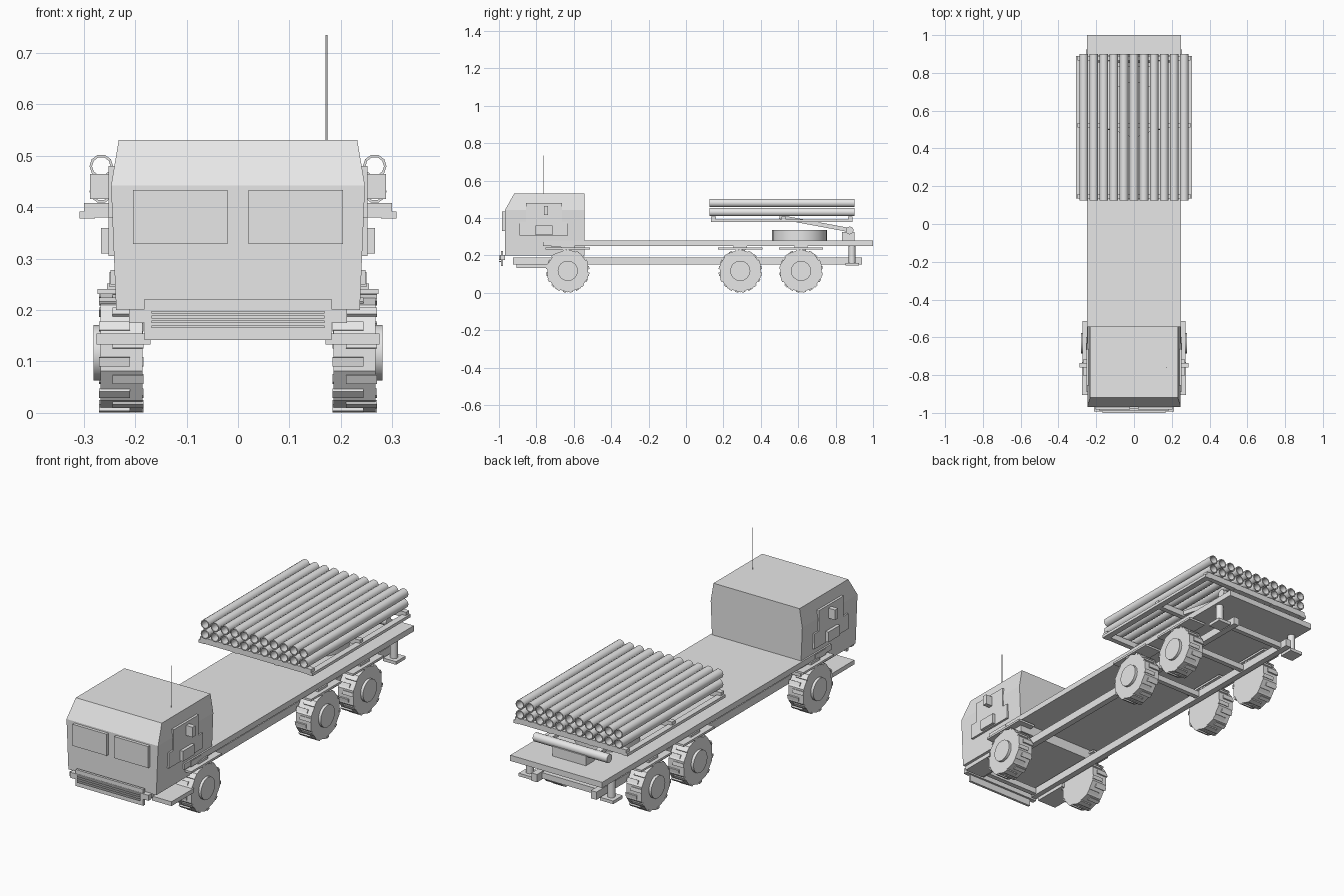
import bpy, bmesh, math
from mathutils import Vector

if "Cube" in bpy.data.objects:
    bpy.data.objects.remove(bpy.data.objects["Cube"], do_unlink=True)

grey = bpy.data.materials.new("light_grey")
grey.use_nodes = True
grey.diffuse_color = (0.8, 0.8, 0.8, 1)
grey.node_tree.nodes["Principled BSDF"].inputs["Base Color"].default_value = (0.8, 0.8, 0.8, 1)


def finish(name, bm, smooth=False):
    bmesh.ops.recalc_face_normals(bm, faces=bm.faces)
    mesh = bpy.data.meshes.new(name)
    bm.to_mesh(mesh)
    bm.free()
    mesh.materials.append(grey)
    ob = bpy.data.objects.new(name, mesh)
    bpy.context.collection.objects.link(ob)
    if smooth:
        bpy.ops.object.select_all(action='DESELECT')
        ob.select_set(True)
        bpy.context.view_layer.objects.active = ob
        bpy.ops.object.shade_smooth_by_angle(angle=math.radians(50))
    return ob


def box(name, x, y, z):
    """Box from (min, max) ranges."""
    bm = bmesh.new()
    bmesh.ops.create_cube(bm, size=1)
    for v in bm.verts:
        v.co = [r[0] if c < 0 else r[1] for c, r in zip(v.co, (x, y, z))]
    return finish(name, bm)


def pair(name, x, y, z):
    """The same box on both sides."""
    box(name + "_left", x, y, z)
    box(name + "_right", (-x[1], -x[0]), y, z)


def rod(name, start, end, radius, sides=16, smooth=True):
    start, end = Vector(start), Vector(end)
    bm = bmesh.new()
    bmesh.ops.create_cone(bm, cap_ends=True, segments=sides, radius1=radius,
                          radius2=radius, depth=(end - start).length)
    turn = (end - start).to_track_quat('Z', 'Y')
    for v in bm.verts:
        v.co = turn @ v.co + (start + end) / 2
    return finish(name, bm, smooth)


def beam(name, start, end, width, height):
    """Slanted bar lying in a side plane."""
    start, end = Vector(start), Vector(end)
    d = end - start
    ob = box(name, (-width / 2, width / 2), (-d.length / 2, d.length / 2), (-height / 2, height / 2))
    ob.location = (start + end) / 2
    ob.rotation_euler.x = math.atan2(d.z, d.y)


# Cab: stacked rectangular sections, tapered and sloped at the brow
bm = bmesh.new()
rings = []
for half, front, z in ((0.237, -0.968, 0.2), (0.247, -0.968, 0.442), (0.232, -0.918, 0.531)):
    rings.append([bm.verts.new((x, y, z)) for x, y in
                  ((-half, front), (half, front), (half, -0.543), (-half, -0.543))])
for low, high in zip(rings, rings[1:]):
    for i in range(4):
        j = (i + 1) % 4
        bm.faces.new((low[i], low[j], high[j], high[i]))
bm.faces.new(rings[0])
bm.faces.new(rings[-1])
finish("cab", bm)

# Windscreens, doors and side fittings
pair("windscreen", (0.02, 0.204), (-0.983, -0.96), (0.329, 0.434))
pair("door_upper", (0.22, 0.252), (-0.855, -0.663), (0.38, 0.48))
pair("door_lower", (0.22, 0.252), (-0.89, -0.63), (0.305, 0.38))
pair("side_mirror", (0.235, 0.288), (-0.76, -0.737), (0.416, 0.465))
pair("door_box", (0.235, 0.267), (-0.805, -0.715), (0.31, 0.36))
pair("foothold", (0.23, 0.25), (-0.72, -0.64), (0.245, 0.274))
rod("antenna", (0.172, -0.76, 0.53), (0.172, -0.76, 0.735), 0.002, 8)

# Front bumper and grille slats
box("bumper_panel", (-0.182, 0.182), (-0.99, -0.978), (0.142, 0.222))
box("bumper_beam", (-0.212, 0.212), (-0.992, -0.968), (0.175, 0.202))
for i in range(4):
    z = 0.165 + i * 0.0095
    box("grille_slat", (-0.168, 0.168), (-1.0, -0.985), (z, z + 0.005))

# Chassis and deck
box("deck", (-0.248, 0.248), (-0.765, 1.0), (0.25, 0.278))
pair("chassis_rail", (0.145, 0.175), (-0.925, 0.94), (0.15, 0.188))
for y in (-0.9, 0.29, 0.615, 0.89):
    box("cross_member", (-0.15, 0.15), (y - 0.012, y + 0.012), (0.155, 0.183))
pair("cab_step", (0.17, 0.275), (-0.905, -0.73), (0.133, 0.154))


# Wheels: ten-sided tyres with tread lugs and raised hubs
def wheel(name, side, y):
    z, radius = 0.117, 0.115
    rod(name + "_tyre", (side * 0.186, y, z), (side * 0.268, y, z), radius, 10, False)
    rod(name + "_hub", (side * 0.26, y, z), (side * 0.281, y, z), 0.054, 16)
    bm = bmesh.new()
    for i in range(20):
        a = math.tau * (i + 0.5) / 20
        r = radius * 0.974
        out = Vector((0, math.cos(a), math.sin(a)))
        along = Vector((0, -out.z, out.y))
        shift = 0.013 if i % 2 else -0.013
        for v in bmesh.ops.create_cube(bm, size=1)["verts"]:
            c = v.co.copy()
            v.co = (Vector((side * 0.227 + shift + c.x * 0.06, y, z))
                    + out * (r + c.z * 0.008) + along * c.y * 0.018)
    finish(name + "_tread", bm)


for label, y in (("front", -0.632), ("middle", 0.29), ("rear", 0.615)):
    for word, side in (("left", 1), ("right", -1)):
        wheel(f"{label}_{word}_wheel", side, y)
    pair(label + "_fender", (0.18, 0.273), (y - 0.118, y + 0.118), (0.231, 0.241))
    pair(label + "_fender_mount", (0.2, 0.255), (y - 0.035, y + 0.035), (0.238, 0.252))

# Rear stabiliser legs
for word, side in (("left", 1), ("right", -1)):
    x = side * 0.22
    rod("stabiliser_post_" + word, (x, 0.888, 0.155), (x, 0.888, 0.26), 0.018, 12)
    box("stabiliser_foot_" + word, (x - 0.035, x + 0.035), (0.853, 0.925), (0.145, 0.16))

# Turntable and tilting mechanism
rod("turntable", (0, 0.608, 0.27), (0, 0.608, 0.335), 0.147, 24)
rod("hinge_tube", (-0.2, 0.875, 0.333), (0.2, 0.875, 0.333), 0.021, 12)
box("hinge_block", (-0.09, 0.09), (0.835, 0.9), (0.277, 0.325))
for x in (-0.13, 0.13):
    beam("lift_arm", (x, 0.875, 0.335), (x, 0.5, 0.405), 0.03, 0.022)

# Rack frame
pair("rack_side_rail", (0.278, 0.308), (0.135, 0.89), (0.378, 0.392))
pair("rack_inner_rail", (0.1, 0.125), (0.135, 0.89), (0.378, 0.392))
for y in (0.135, 0.51, 0.865):
    box("rack_cross_bar", (-0.3, 0.3), (y, y + 0.025), (0.38, 0.408))

# Two rows of hollow tubes
ring = [Vector((math.cos(a), math.sin(a))) for a in (math.tau * i / 10 for i in range(10))]
for row, z in (("lower", 0.431), ("upper", 0.48)):
    for i in range(11):
        x = (i - 5) * 0.0532
        bm = bmesh.new()
        loops = [[bm.verts.new((x + p.x * r, y, z + p.y * r)) for p in ring]
                 for r, y in ((0.023, 0.125), (0.023, 0.9), (0.018, 0.9), (0.018, 0.125))]
        for a, b in zip(loops, loops[1:] + loops[:1]):
            for k in range(10):
                m = (k + 1) % 10
                bm.faces.new((a[k], a[m], b[m], b[k]))
        finish(f"{row}_tube_{i + 1}", bm, True)
